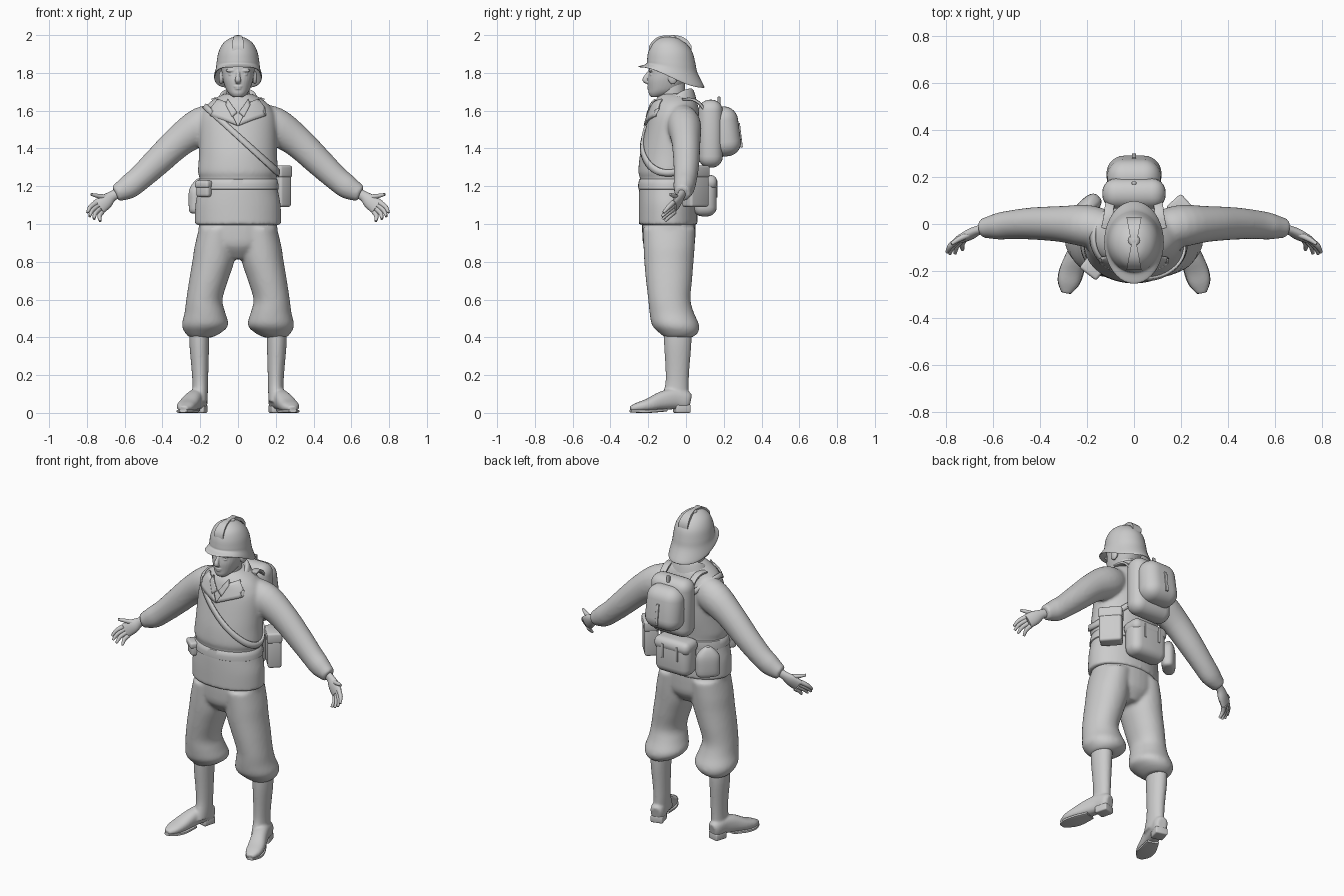
import bpy, bmesh, math
from mathutils import Vector, Matrix

if "Cube" in bpy.data.objects:
    bpy.data.objects.remove(bpy.data.objects["Cube"])

grey = bpy.data.materials.new("uniform_grey")
grey.diffuse_color = (0.6, 0.6, 0.6, 1)
grey.use_nodes = True
grey.node_tree.nodes["Principled BSDF"].inputs["Base Color"].default_value = grey.diffuse_color


def finish(name, bm, mirror=False, thick=0, angle=40):
    bmesh.ops.recalc_face_normals(bm, faces=bm.faces)
    if mirror:
        d = bmesh.ops.duplicate(bm, geom=bm.verts[:] + bm.edges[:] + bm.faces[:])["geom"]
        for g in d:
            if isinstance(g, bmesh.types.BMVert):
                g.co.x *= -1
        bmesh.ops.reverse_faces(bm, faces=[g for g in d if isinstance(g, bmesh.types.BMFace)])
    me = bpy.data.meshes.new(name)
    bm.to_mesh(me)
    bm.free()
    me.shade_smooth()
    me.set_sharp_from_angle(angle=math.radians(angle))
    me.materials.append(grey)
    ob = bpy.data.objects.new(name, me)
    bpy.context.collection.objects.link(ob)
    if thick:
        m = ob.modifiers.new("thickness", 'SOLIDIFY')
        m.thickness, m.offset = thick, 0
    return ob


def fuse(name, parts, voxel, smoothing):
    """Merge overlapping forms into one soft surface."""
    bm = bmesh.new()
    for p in parts:
        bm.from_mesh(p.data)
        bpy.data.objects.remove(p)
    ob = finish(name, bm)
    m = ob.modifiers.new("fuse", 'REMESH')
    m.mode, m.voxel_size, m.use_smooth_shade = 'VOXEL', voxel, True
    m = ob.modifiers.new("soften", 'SMOOTH')
    m.factor, m.iterations = .5, smoothing
    return ob


def smooth(secs, k=4):
    """Catmull-Rom in-between sections."""
    out, n = [], len(secs)
    for i in range(n - 1):
        p = [secs[max(0, min(n - 1, j))] for j in (i - 1, i, i + 1, i + 2)]
        for s in range(k):
            t = s / k
            out.append([0.5 * (2*b + (c-a)*t + (2*a-5*b+4*c-d)*t*t + (3*b-a-3*c+d)*t**3)
                        for a, b, c, d in zip(*p)])
    return out + [list(secs[-1])]


def spow(v, e):
    return math.copysign(abs(v) ** e, v)


def skin(name, rings, caps=True, **kw):
    bm = bmesh.new()
    rv = [[bm.verts.new(p) for p in r] for r in rings]
    for a, b in zip(rv, rv[1:]):
        for i in range(len(a)):
            j = (i + 1) % len(a)
            bm.faces.new((a[i], a[j], b[j], b[i]))
    if caps:
        bm.faces.new(rv[0])
        bm.faces.new(rv[-1])
    return finish(name, bm, **kw)


def shell(name, secs, n=32, e=2.0, k=4, **kw):
    """Upright form; section = centre x, half width, front y, back y, front z, back z."""
    rings = []
    for cx, rx, yf, yb, zf, zb in smooth(secs, k):
        ring = []
        for i in range(n):
            a = 2 * math.pi * i / n
            c, s = spow(math.cos(a), 2/e), spow(math.sin(a), 2/e)
            t = (1 + s) / 2
            t = t * t * (3 - 2 * t)
            ring.append((cx + rx*c, (yf+yb)/2 + (yb-yf)/2*s, zf + (zb-zf)*t))
        rings.append(ring)
    return skin(name, rings, **kw)


def tube(name, secs, ref, n=16, e=2.0, k=4, **kw):
    """Form along a path; section = x, y, z, half size along ref, half size across."""
    ss, rings = smooth(secs, k), []
    for i, s in enumerate(ss):
        t = (Vector(ss[min(i+1, len(ss)-1)][:3]) - Vector(ss[max(i-1, 0)][:3])).normalized()
        u = Vector(ref)
        u = (u - t * u.dot(t)).normalized()
        v = t.cross(u)
        rings.append([Vector(s[:3]) + u*s[3]*spow(math.cos(a), 2/e) + v*s[4]*spow(math.sin(a), 2/e)
                      for a in (2*math.pi*j/n for j in range(n))])
    return skin(name, rings, **kw)


def box(name, c, size, bevel=0.01, rot=0, axis='Z', taper=1, mirror=False, seg=3):
    bm = bmesh.new()
    bmesh.ops.create_cube(bm, size=1)
    for v in bm.verts:
        f = taper if v.co.z > 0 else 1
        v.co = Vector((v.co.x*size[0]*f, v.co.y*size[1]*f, v.co.z*size[2]))
    bmesh.ops.bevel(bm, geom=bm.edges[:], offset=bevel, segments=seg, profile=0.5, affect='EDGES')
    bm.transform(Matrix.Translation(c) @ Matrix.Rotation(math.radians(rot), 4, axis))
    return finish(name, bm, mirror)


def ball(name, c, r, mirror=False):
    bm = bmesh.new()
    bmesh.ops.create_uvsphere(bm, u_segments=16, v_segments=10, radius=1)
    bm.transform(Matrix.Translation(c) @ Matrix.Diagonal((*r, 1)))
    return finish(name, bm, mirror)


# jacket: body and sleeves fused
E = 2.0
jacket = [(.229, -.25, .06, .995), (.226, -.25, .06, 1.1), (.211, -.248, .06, 1.18),
          (.203, -.243, .06, 1.24), (.212, -.252, .063, 1.275), (.207, -.245, .075, 1.36),
          (.206, -.227, .08, 1.45), (.203, -.203, .08, 1.55), (.186, -.187, .07, 1.6),
          (.155, -.174, .06, 1.64), (.11, -.15, .045, 1.672), (.07, -.13, .02, 1.69)]
torso = shell("torso", [(0, *s, s[3]) for s in jacket], n=48, e=E)
sleeve = tube("sleeve", [(.08, -.035, 1.555, .075, .085), (.19, -.01, 1.52, .09, .1),
                         (.31, .0, 1.44, .077, .085), (.43, .002, 1.327, .069, .075),
                         (.52, -.003, 1.243, .062, .067), (.578, -.01, 1.197, .057, .064),
                         (.62, -.015, 1.174, .047, .053), (.65, -.02, 1.16, .041, .043)],
              (0, 1, 0), n=24, mirror=True)
fuse("jacket", [torso, sleeve], .01, 6)
fine = smooth(jacket, 4)


def body(z, a, off=0):
    """Point on the jacket surface at a height and angle."""
    i = max(0, min(len(fine) - 2, sum(s[3] <= z for s in fine) - 1))
    p, q = fine[i], fine[i+1]
    t = max(0, min(1, (z - p[3]) / (q[3] - p[3])))
    rx, yf, yb = [p[j] + (q[j]-p[j])*t for j in range(3)]
    return Vector(((rx+off)*spow(math.cos(a), 2/E),
                   (yf+yb)/2 + ((yb-yf)/2+off)*spow(math.sin(a), 2/E), z))


def solve(f, lo, hi):
    for _ in range(30):
        m = (lo + hi) / 2
        lo, hi = (m, hi) if f(m) < 0 else (lo, m)
    return lo


def front(x, z, off):
    return body(z, solve(lambda a: body(z, a).x - x, -math.pi, -math.pi / 2 if x < 0 else 0), off)


# waist belt
ang = [2*math.pi*i/64 for i in range(64)]
skin("belt", [[body(z, a, o) for a in ang] for z, o in
              ((1.18, -.004), (1.185, .005), (1.21, .008), (1.235, .005), (1.242, -.004))], caps=False)

# diagonal chest strap
skin("chest_strap", [[body(solve(lambda z: z - z0 + .93 * body(z, a).x, 1.2, 1.67), a, .005)
                      for a in ang] for z0 in (1.445, 1.465, 1.485)], caps=False, thick=.012)


# lapels and shirt collar laid on the chest
def plate(name, pts, off, thick, mirror=False):
    bm = bmesh.new()
    bm.faces.new([bm.verts.new((x, 0, z)) for x, z in pts])
    bmesh.ops.triangulate(bm, faces=bm.faces[:])
    bmesh.ops.subdivide_edges(bm, edges=bm.edges[:], cuts=4, use_grid_fill=True)
    for v in bm.verts:
        v.co = front(v.co.x, v.co.z, off)
    return finish(name, bm, mirror, thick)


plate("lapel", [(.002, 1.52), (.075, 1.55), (.14, 1.572), (.123, 1.597), (.137, 1.612),
                (.1, 1.66), (.062, 1.645)], .008, .012, True)
plate("shirt_collar", [(.004, 1.59), (.03, 1.565), (.06, 1.63), (.05, 1.66)], .012, .01, True)

# standing collar
shell("collar", [(0, .13, -.172, .06, 1.61, 1.635), (0, .108, -.168, .047, 1.625, 1.69),
                 (0, .095, -.163, .034, 1.635, 1.715), (0, .08, -.155, .018, 1.63, 1.71),
                 (0, .07, -.14, 0, 1.60, 1.66)], caps=False)

# hands
tube("palm", [(.62, -.018, 1.17, .022, .028), (.665, -.027, 1.148, .02, .027),
              (.70, -.045, 1.12, .022, .04), (.738, -.065, 1.09, .016, .042)], (0, 1, 0), mirror=True)
fingers = [((.752, -.068, 1.112), (.797, -.12, 1.06)), ((.745, -.068, 1.096), (.785, -.127, 1.04)),
           ((.734, -.066, 1.08), (.762, -.125, 1.026)), ((.72, -.06, 1.065), (.73, -.11, 1.015)),
           ((.69, -.04, 1.14), (.778, -.085, 1.157))]
for i, (a, b) in enumerate(fingers):
    a, b = Vector(a), Vector(b)
    mid = a.lerp(b, .5) + Vector((.008, 0, 0 if i == 4 else .003))
    tube("thumb" if i == 4 else f"finger_{i+1}",
         [(*a, .013, .015), (*mid, .012, .012), (*b, .007, .007)], (0, 1, 0), n=10, mirror=True)

# trousers: hips and knickerbocker legs fused
hips = shell("hips", [(0, .203, -.232, .05, 1.03, 1.03), (0, .209, -.232, .05, .95, .95),
                      (0, .18, -.222, .043, .88, .88), (0, .07, -.17, .0, .815, .815)], e=2.1)
leg = [(.106, .1, -.228, .05, .98), (.12, .11, -.225, .046, .88), (.131, .111, -.221, .04, .8),
       (.156, .103, -.212, .032, .7), (.178, .096, -.2, .024, .6), (.175, .108, -.193, .042, .53),
       (.174, .123, -.18, .07, .465), (.185, .096, -.143, .064, .425), (.197, .062, -.112, .035, .4)]
legs = shell("legs", [(*s, s[4]) for s in leg], e=2.1, mirror=True)
fuse("trousers", [hips, legs], .01, 6)

# boots: shaft and foot fused, with sole and heel
shaft = [(.204, .053, -.118, .028, .44), (.205, .052, -.116, .028, .36), (.201, .044, -.108, .017, .22),
         (.2, .041, -.112, .014, .14), (.203, .042, -.14, .014, .06)]
calf = shell("calf", [(*s, s[4]) for s in shaft], mirror=True)
foot = tube("foot", [(.195, .02, .06, .027, .04), (.2, .0, .064, .041, .052), (.215, -.06, .074, .044, .055),
                     (.238, -.125, .064, .047, .05), (.265, -.195, .042, .051, .036),
                     (.28, -.25, .031, .046, .026), (.29, -.294, .022, .022, .014)],
            (1, 0, 0), n=20, e=2.4, mirror=True)
fuse("boots", [calf, foot], .007, 4)
tube("boot_sole", [(.235, -.11, .015, .036, .008), (.262, -.19, .009, .052, .009),
                   (.28, -.25, .009, .047, .009), (.29, -.294, .011, .02, .008)],
     (1, 0, 0), e=4, mirror=True)
box("boot_heel", (.206, -.022, .022), (.074, .08, .044), .008, 15, mirror=True)

# head and facial features fused
shell("neck", [(0, .062, -.14, -.005, z, z) for z in (1.58, 1.65, 1.76)])
face = [(.028, -.187, -.13, 1.673), (.048, -.197, -.07, 1.69), (.064, -.199, -.03, 1.715),
        (.079, -.202, .005, 1.76), (.086, -.197, .025, 1.8), (.09, -.195, .03, 1.84), (.092, -.185, .03, 1.88)]
fuse("head", [
    shell("skull", [(0, *s, s[3]) for s in face], e=2.2),
    tube("nose", [(0, -.188, 1.815, .01, .008), (0, -.205, 1.785, .011, .013),
                  (0, -.216, 1.762, .016, .015), (0, -.198, 1.746, .013, .007)], (1, 0, 0)),
    ball("brow", (.036, -.185, 1.812), (.03, .012, .009), True),
    ball("eye", (.036, -.183, 1.792), (.015, .01, .007), True),
    ball("ear", (.089, -.07, 1.775), (.013, .026, .036), True),
    ball("upper_lip", (0, -.197, 1.728), (.023, .009, .005)),
    ball("lower_lip", (0, -.196, 1.717), (.019, .009, .006))], .004, 2)

# helmet with flared rear brim
helmet = [(.004, -.097, -.089, 1.992, 1.992), (.042, -.142, -.043, 1.984, 1.984),
          (.08, -.18, .0, 1.955, 1.955), (.103, -.2, .034, 1.91, 1.91), (.113, -.207, .05, 1.865, 1.85),
          (.117, -.212, .061, 1.847, 1.8), (.127, -.252, .096, 1.834, 1.73), (.121, -.243, .088, 1.83, 1.728),
          (.108, -.2, .055, 1.838, 1.79), (.095, -.18, .035, 1.86, 1.84)]
shell("helmet", [(0, *s) for s in helmet], n=40)

# crest: bow-tie strip over the dome with a round boss
crest = []
for i in range(17):
    t = i / 8 - 1
    w = .011 + .021 * abs(t)
    y, z = -.083 + .112 * t, 1.993 - .046 * t**4 - .01 * t * t
    crest.append([(-w, y, z + .006), (w, y, z + .006), (w, y, z - .018), (-w, y, z - .018)])
skin("helmet_crest", crest)
ball("crest_boss", (0, -.07, 1.988), (.025, .025, .012))

# backpack
box("pack_main", (0, .13, 1.478), (.27, .13, .36), .06, seg=6)
box("pack_pocket", (0, .203, 1.49), (.238, .165, .265), .075, 7, 'X', .95, seg=7)
box("pocket_strap", (0, .287, 1.47), (.018, .012, .13), .003, 7, 'X')
box("pack_top_tab", (0, .175, 1.645), (.02, .014, .06), .004)
tube("pack_shoulder_strap", [(.1, .1, 1.6, .02, .008), (.105, .07, 1.64, .02, .008),
                             (.11, .03, 1.66, .02, .008), (.12, -.02, 1.66, .02, .006)],
     (1, 0, 0), e=5, mirror=True)

# lower pouch
box("rear_pouch", (0, .1, 1.145), (.24, .125, .21), .05, seg=5)
box("rear_pouch_flap", (0, .1, 1.22), (.245, .13, .08), .036, seg=4)
box("rear_pouch_strap", (.05, .163, 1.185), (.014, .01, .09), .003, mirror=True)

# canteen, turned to face outward at the back corner
flask = [(.05, .02, 1.055), (.068, .036, 1.068), (.07, .04, 1.12), (.068, .038, 1.18),
         (.04, .026, 1.22), (.015, .012, 1.24)]
shell("canteen", [(0, w, -d, d, z, z) for w, d, z in flask], e=2.6, k=3).data.transform(
    Matrix.Translation((-.2, .068, 0)) @ Matrix.Rotation(math.radians(45), 4, 'Z'))
# side case with lid, turned to the other back corner
box("side_case", (.213, .05, 1.19), (.08, .13, .2), .014, 42)
box("side_case_lid", (.213, .05, 1.278), (.087, .137, .064), .012, 42)
# front belt pouch
box("belt_pouch", (-.175, -.185, 1.185), (.085, .06, .085), .016, -38)
box("belt_pouch_flap", (-.177, -.188, 1.21), (.091, .066, .038), .012, -38)
